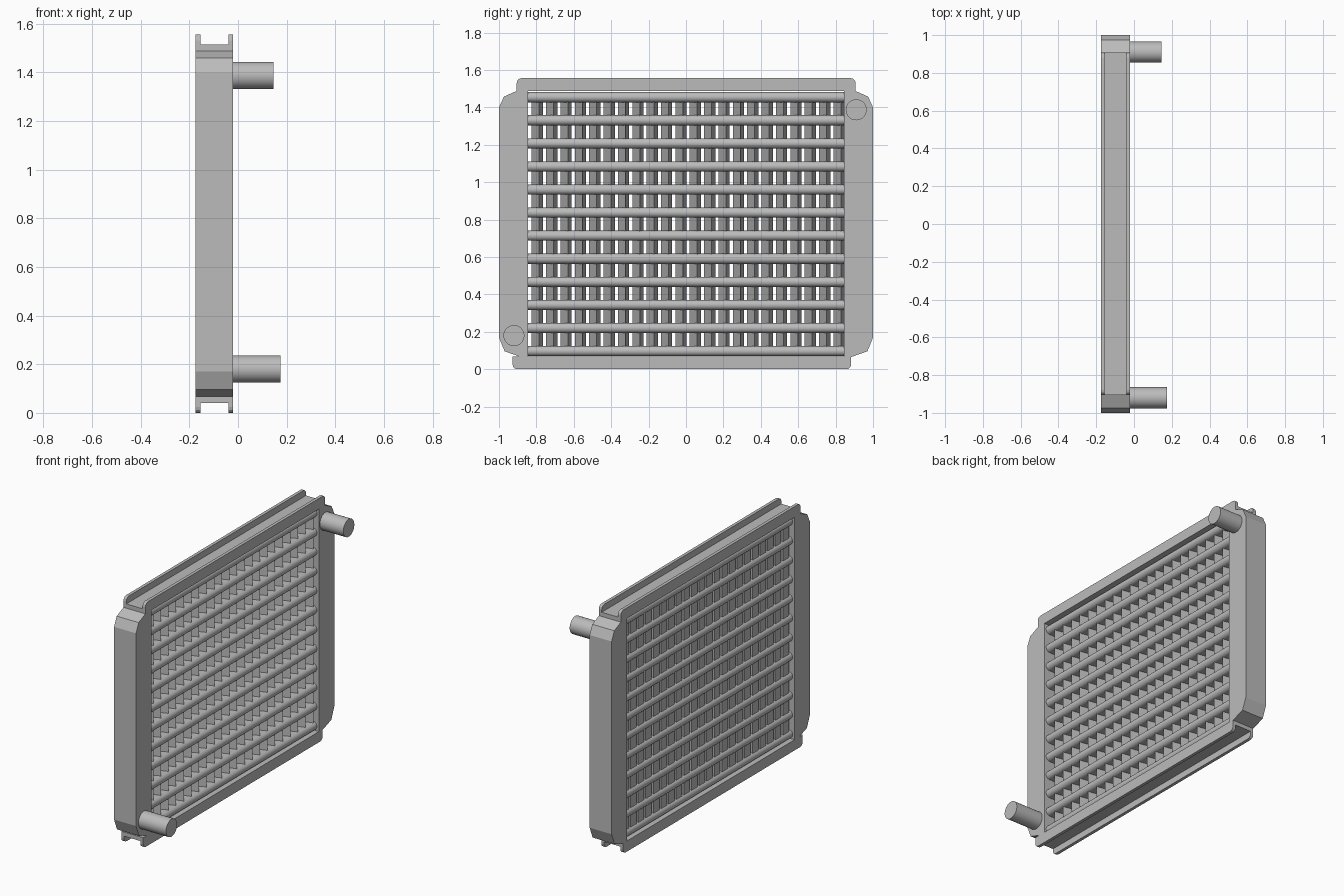
import bpy, bmesh, math
from mathutils import Matrix

if "Cube" in bpy.data.objects:
    bpy.data.objects.remove(bpy.data.objects["Cube"])

XB, XF = -0.175, -0.02          # back and front planes of the frame
XC = (XB + XF) / 2
WIN = 0.845                     # half width of the core window

metal = bpy.data.materials.new("grey_metal")
metal.diffuse_color = (0.5, 0.5, 0.5, 1)
metal.use_nodes = True
metal.node_tree.nodes["Principled BSDF"].inputs["Base Color"].default_value = metal.diffuse_color


def finish(name, bm, smooth=False):
    bmesh.ops.recalc_face_normals(bm, faces=bm.faces)
    me = bpy.data.meshes.new(name)
    bm.to_mesh(me)
    bm.free()
    me.materials.append(metal)
    ob = bpy.data.objects.new(name, me)
    bpy.context.collection.objects.link(ob)
    if smooth:
        bpy.ops.object.select_all(action='DESELECT')
        ob.select_set(True)
        bpy.context.view_layer.objects.active = ob
        bpy.ops.object.shade_smooth_by_angle(angle=math.radians(35))
    return ob


def prism(bm, a, b):
    """Closed solid between two matching rings of points."""
    va = [bm.verts.new(p) for p in a]
    vb = [bm.verts.new(p) for p in b]
    n = len(va)
    bm.faces.new(va)
    bm.faces.new(vb[::-1])
    for i in range(n):
        j = (i + 1) % n
        bm.faces.new((va[i], vb[i], vb[j], va[j]))


def plate(bm, yz, x0, x1):
    prism(bm, [(x0, y, z) for y, z in yz], [(x1, y, z) for y, z in yz])


# End tanks with chamfered outer corners
tank = [(WIN, 0.066), (0.885, 0.066), (0.97, 0.096), (1.0, 0.17),
        (1.0, 1.40), (0.973, 1.458), (0.905, 1.488), (WIN, 1.488)]
for name, s in (("left_tank", -1), ("right_tank", 1)):
    bm = bmesh.new()
    plate(bm, [(s * y, z) for y, z in tank], XB, XF)
    finish(name, bm)


# Top and bottom channels: a web with two round-cornered flanges
def channel(name, y0, y1, z_in, z_out):
    d = 1 if z_out > z_in else -1
    r, t = 0.025, 0.02
    half = [(0, 0), (0, abs(z_out - z_in) - r)]
    h = abs(z_out - z_in)
    half += [(r - r * math.cos(a), h - r + r * math.sin(a))
             for a in (math.pi / 6, math.pi / 3, math.pi / 2)]
    outline = [(y0 + u, z_in + d * v) for u, v in half]
    outline += [(y1 - u, z_in + d * v) for u, v in reversed(half)]
    bm = bmesh.new()
    plate(bm, outline, XB, XB + t)
    plate(bm, outline, XF - t, XF)
    zw = z_in + d * 0.027
    plate(bm, [(y0, z_in), (y1, z_in), (y1, zw), (y0, zw)], XB + t, XF - t)
    finish(name, bm)


channel("top_channel", -0.905, 0.907, 1.488, 1.556)
channel("bottom_channel", -0.927, 0.883, 0.068, 0.0)

# Twelve flat round-nosed tubes running across the core
bm = bmesh.new()
R, HD = 0.027, 0.064
for i in range(12):
    z = 0.097 + i * 0.1234
    ring = []
    for k in range(18):
        a = -math.pi / 2 + math.pi * (k % 9) / 8 + (math.pi if k > 8 else 0)
        cx = XC + (HD - R if k < 9 else R - HD)
        ring.append((cx + R * math.cos(a), z + R * math.sin(a)))
    prism(bm, [(x, -WIN - 0.01, zz) for x, zz in ring],
          [(x, WIN + 0.01, zz) for x, zz in ring])
finish("core_tubes", bm, True)

# Vertical wedge-shaped cooling fins between the tubes
bm = bmesh.new()
N = 22
step = 2 * WIN / N
for i in range(N):
    y = -WIN + 0.02 + i * step
    tri = [(-0.148, y), (-0.048, y + 0.04), (-0.148, y + 0.06)]
    prism(bm, [(x, yy, 0.097) for x, yy in tri],
          [(x, yy, 1.454) for x, yy in tri])
finish("cooling_fins", bm)

# Inlet and outlet pipes
for name, y, z, x1 in (("inlet_pipe", 0.91, 1.387, 0.145),
                       ("outlet_pipe", -0.92, 0.18, 0.175)):
    bm = bmesh.new()
    x0 = XF - 0.02
    bmesh.ops.create_cone(
        bm, cap_ends=True, segments=32, radius1=0.056, radius2=0.056,
        depth=x1 - x0,
        matrix=Matrix.Translation(((x0 + x1) / 2, y, z))
        @ Matrix.Rotation(math.pi / 2, 4, 'Y'))
    finish(name, bm, True)
